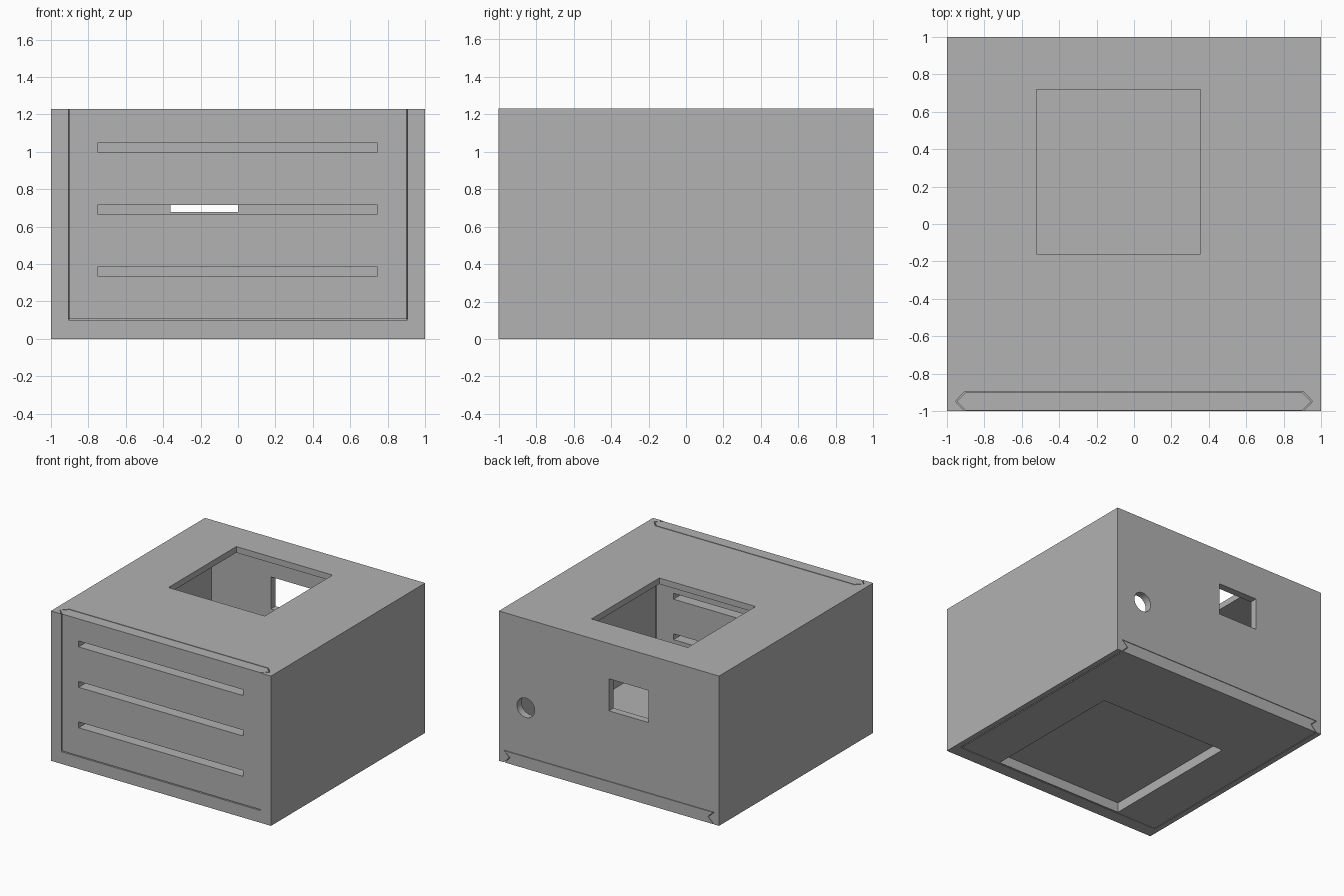
import bpy, bmesh, math
from mathutils import Matrix, Vector

if "Cube" in bpy.data.objects:
    bpy.data.objects.remove(bpy.data.objects["Cube"], do_unlink=True)

H = 1.23
grey = bpy.data.materials.new("plain grey")
grey.use_nodes = True
COLOUR = (0.445, 0.445, 0.445, 1)
grey.diffuse_color = COLOUR
grey.node_tree.nodes["Principled BSDF"].inputs["Base Color"].default_value = COLOUR


def finish(name, bm):
    bmesh.ops.recalc_face_normals(bm, faces=bm.faces)
    mesh = bpy.data.meshes.new(name)
    bm.to_mesh(mesh)
    bm.free()
    mesh.materials.append(grey)
    obj = bpy.data.objects.new(name, mesh)
    bpy.context.collection.objects.link(obj)
    return obj


def box(name, x, y, z):
    """Box from three (low, high) ranges."""
    bm = bmesh.new()
    size = [b - a for a, b in (x, y, z)]
    mid = Vector([(a + b) / 2 for a, b in (x, y, z)])
    bmesh.ops.create_cube(bm, size=1, matrix=Matrix.Translation(mid) @ Matrix.Diagonal((*size, 1)))
    return finish(name, bm)


def prism(name, half, place, low, high):
    """Mirror a half profile across x = 0 and extrude it from low to high."""
    profile = half + [(-u, v) for u, v in reversed(half)]
    bm = bmesh.new()
    face = bm.faces.new([bm.verts.new(place(u, v, low)) for u, v in profile])
    out = bmesh.ops.extrude_face_region(bm, geom=[face])
    shift = Vector(place(0, 0, high)) - Vector(place(0, 0, low))
    verts = [g for g in out["geom"] if isinstance(g, bmesh.types.BMVert)]
    bmesh.ops.translate(bm, verts=verts, vec=shift)
    return finish(name, bm)


def cut(target, cutters):
    """Subtract the cutters one by one, then discard them."""
    for c in cutters:
        mod = target.modifiers.new("cut", "BOOLEAN")
        mod.operation = "DIFFERENCE"
        mod.solver = "EXACT"
        mod.object = c
        c.hide_render = True
    bpy.context.view_layer.update()
    result = bpy.data.meshes.new_from_object(
        target.evaluated_get(bpy.context.evaluated_depsgraph_get()))
    target.modifiers.clear()
    target.data = result
    result.materials.clear()
    result.materials.append(grey)
    for c in cutters:
        bpy.data.objects.remove(c, do_unlink=True)


def upright(u, v, w):
    return (u, v, w)


def lengthwise(u, v, w):
    return (u, w, v)


# Round cable hole cutter through the back wall
bm = bmesh.new()
bmesh.ops.create_cone(bm, cap_ends=True, segments=32, radius1=0.08, radius2=0.08, depth=0.4,
                      matrix=Matrix.Translation((0.755, 1, 0.5)) @ Matrix.Rotation(math.pi / 2, 4, "X"))
cable_hole = finish("cable_hole", bm)

# Housing: hollow shell, openings and the two dovetail tracks
housing = box("housing", (-1, 1), (-1, 1), (0, H))
cut(housing, [
    box("cavity", (-0.9, 0.9), (-0.9, 0.94), (0.095, H - 0.05)),
    box("top_opening", (-0.52, 0.355), (-0.16, 0.72), (1, 1.4)),
    box("back_window", (-0.36, 0), (0.8, 1.2), (0.677, 0.94)),
    cable_hole,
    prism("front_track", [(0.905, -1.1), (0.905, -1), (0.955, -0.948), (0.905, -0.895)],
          upright, 0.1, 1.4),
    prism("base_track", [(0.955, -0.1), (0.955, 0), (0.905, 0.05), (0.955, 0.1)],
          lengthwise, -0.895, 1.2),
])

# Front sliding panel with three vent slots
front_panel = prism("front_panel", [(0.9, -0.996), (0.948, -0.949), (0.9, -0.902)],
                    upright, 0.106, H)
cut(front_panel, [box("vent_slot", (-0.75, 0.745), (-1.2, -0.7), (z, z + 0.048))
                  for z in (0.336, 0.668, 1.0)])

# Base sliding panel with a square recess underneath
base_panel = prism("base_panel", [(0.948, 0), (0.898, 0.05), (0.948, 0.096)],
                   lengthwise, -0.89, 1)
cut(base_panel, [box("base_recess", (-0.58, 0.58), (-0.88, 0.34), (-0.2, 0.08))])
